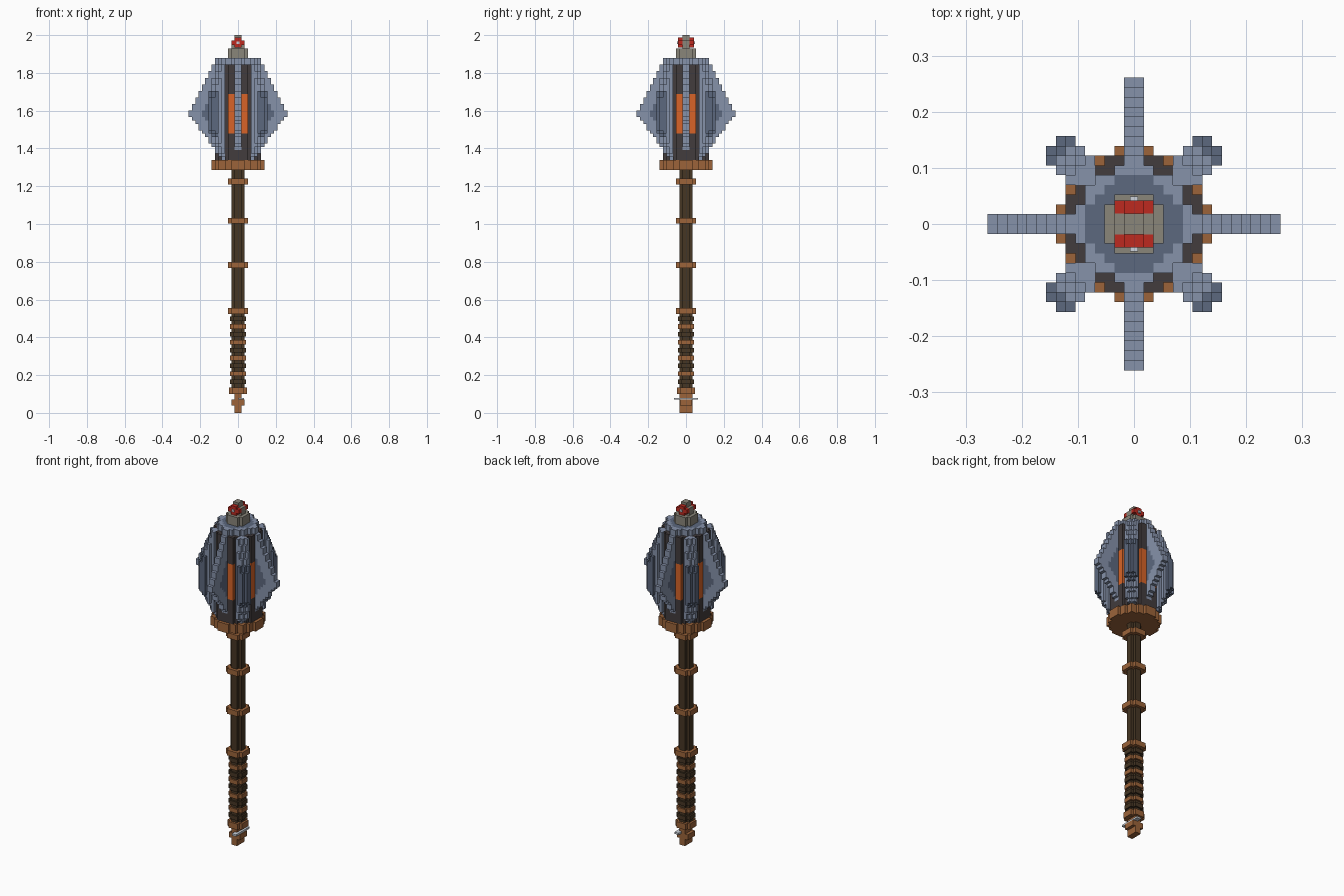
import bpy, bmesh, math
from mathutils import Vector

if "Cube" in bpy.data.objects:
    bpy.data.objects.remove(bpy.data.objects["Cube"])

U = 2 / 115  # block size: the mace is 115 blocks tall


def material(name, r, g, b):
    m = bpy.data.materials.new(name)
    m.diffuse_color = [((c / 255 + 0.055) / 1.055) ** 2.4 for c in (r, g, b)] + [1]
    m.use_nodes = True
    m.node_tree.nodes["Principled BSDF"].inputs["Base Color"].default_value = m.diffuse_color
    return m


LIGHT = material("light steel", 134, 146, 170)
STEEL = material("dark steel", 92, 104, 126)
CORE = material("charcoal", 66, 60, 61)
ORANGE = material("glowing orange", 216, 100, 40)
BROWN = material("copper brown", 156, 100, 58)
WOOD = material("dark wood", 70, 54, 36)
STONE = material("grey stone", 138, 134, 122)
RED = material("red gem", 190, 42, 32)
PALE = material("pale metal", 205, 212, 220)


def finish(name, bm, mat):
    bmesh.ops.recalc_face_normals(bm, faces=bm.faces)
    me = bpy.data.meshes.new(name)
    bm.to_mesh(me)
    bm.free()
    me.materials.append(mat)
    bpy.context.collection.objects.link(bpy.data.objects.new(name, me))


def box(name, mat, x0, x1, y0, y1, z0, z1):
    bm = bmesh.new()
    bmesh.ops.create_cube(bm, size=1)
    for v in bm.verts:
        v.co = Vector(((x0 + x1) / 2 + v.co.x * (x1 - x0),
                       (y0 + y1) / 2 + v.co.y * (y1 - y0),
                       (z0 + z1) / 2 + v.co.z * (z1 - z0))) * U
    finish(name, bm, mat)


def notched_post(name, mat, h, notch, z0, z1):
    """Square post with stepped corners, sizes in blocks."""
    c = h - notch
    quarter = [(h, c), (c, c), (c, h)]
    pts = []
    for k in range(4):
        for x, y in quarter:
            for _ in range(k):
                x, y = -y, x
            pts.append((x * U, y * U, z0 * U))
    bm = bmesh.new()
    face = bm.faces.new([bm.verts.new(p) for p in pts])
    up = bmesh.ops.extrude_face_region(bm, geom=[face])["geom"]
    bmesh.ops.translate(bm, vec=(0, 0, (z1 - z0) * U),
                        verts=[g for g in up if isinstance(g, bmesh.types.BMVert)])
    finish(name, bm, mat)


# ---- Head: each block is assigned to a part by rule ----
def head_part(x, y, z):
    a, b = max(abs(x), abs(y)), min(abs(x), abs(y))
    rr, s = a * a + b * b, a + b
    if 74 <= z < 77:
        return "collar" if rr < 61 else None
    if z >= 106 and rr < 24:
        return "cap_centre"
    # four straight blades: widest at block 90, stepping in above and below
    reach = 15 - ((z - 90) // 2 if z >= 90 else math.ceil((90 - z) * 0.75))
    if b < 1 and 4 < a < reach and z >= 77:
        return "blade_rim" if a > reach - 3.6 or a < 7 else "blade_face"
    if z >= 106:
        return "cap_rim" if rr < 33 else None
    # four diagonal fins
    limit = 16
    if z > 95:
        limit = 16 - (z - 95) * 0.5
    elif z < 86:
        limit = 16 - (86 - z) * 0.7
    if a - b <= 2 and b > 4 and s <= limit:
        return "fin_tip" if s >= 14 and 84 <= z < 98 else "fin"
    if rr < 50:
        return "glow_panel" if 85 <= z < 97 and a > 6 and 1 < b < 3 else "core"
    return None


cells = {}
for i in range(-15, 15):
    for j in range(-15, 15):
        for k in range(74, 108):
            part = head_part(i + 0.5, j + 0.5, k)
            if part:
                cells[i, j, k] = part

head_mats = {"collar": BROWN, "cap_centre": STEEL, "cap_rim": LIGHT,
             "blade_rim": LIGHT, "blade_face": STEEL, "fin": LIGHT,
             "fin_tip": STEEL, "core": CORE, "glow_panel": ORANGE}
SIDES = [(ax, d) for ax in range(3) for d in (0, 1)]

for part, mat in head_mats.items():
    bm, cache = bmesh.new(), {}
    for cell, owner in cells.items():
        if owner != part:
            continue
        for ax, d in SIDES:
            near = list(cell)
            near[ax] += 2 * d - 1
            if tuple(near) in cells:
                continue  # only exposed sides get a face
            ring = []
            for p, q in ((0, 0), (1, 0), (1, 1), (0, 1)):
                c = list(cell)
                c[ax] += d
                c[(ax + 1) % 3] += p
                c[(ax + 2) % 3] += q
                c = tuple(c)
                if c not in cache:
                    cache[c] = bm.verts.new(Vector(c) * U)
                ring.append(cache[c])
            if not d:
                ring.reverse()
            bm.faces.new(ring)
    me = bpy.data.meshes.new(part)
    bm.to_mesh(me)
    bm.free()
    me.materials.append(mat)
    bpy.context.collection.objects.link(bpy.data.objects.new(part, me))

# ---- Finial with a red gem on both faces ----
notched_post("finial_base", STONE, 3, 1, 108, 111)
box("finial_block", STONE, -2, 2, -1.1, 1.1, 111, 113.4)
box("finial_top", STONE, -1, 1, -1.1, 1.1, 113.4, 115)
for side, s in (("front", -1), ("back", 1)):
    y0, y1 = sorted((1.1 * s, 2.4 * s))
    box("gem_wide_" + side, RED, -2, 2, y0, y1, 112, 113.4)
    box("gem_tall_" + side, RED, -1, 1, y0, y1, 111.2, 114.2)
    y0, y1 = sorted((2.4 * s, 2.8 * s))
    box("gem_stud_" + side, PALE, -0.4, 0.4, y0, y1, 112.3, 113.1)

# ---- Shaft and its rings ----
notched_post("shaft", WOOD, 2, 1, 5.8, 74)
for n, z in enumerate((31, 45, 58.5, 70.5)):
    notched_post(f"shaft_ring_{n}", BROWN, 3, 1, z - 0.9, z + 0.9)

# ---- Grip wraps, alternating dark wood and copper ----
for n in range(9):
    z = 28.7 - n * 2.4
    notched_post(f"grip_wrap_{n}", BROWN if n % 2 else WOOD, 2.5, 1, z - 0.7, z + 0.7)
notched_post("grip_end_ring", BROWN, 2.7, 1, 5.8, 7.8)

# ---- Pommel with a cross pin ----
box("pommel_neck", BROWN, -1, 1, -2, 2, 0, 5.8)
box("pommel_bulge", BROWN, -2, 2, -1.9, 1.9, 2.2, 4)
box("pommel_pin", PALE, 0.2, 1.8, -3.6, 3.6, 4, 4.6)
